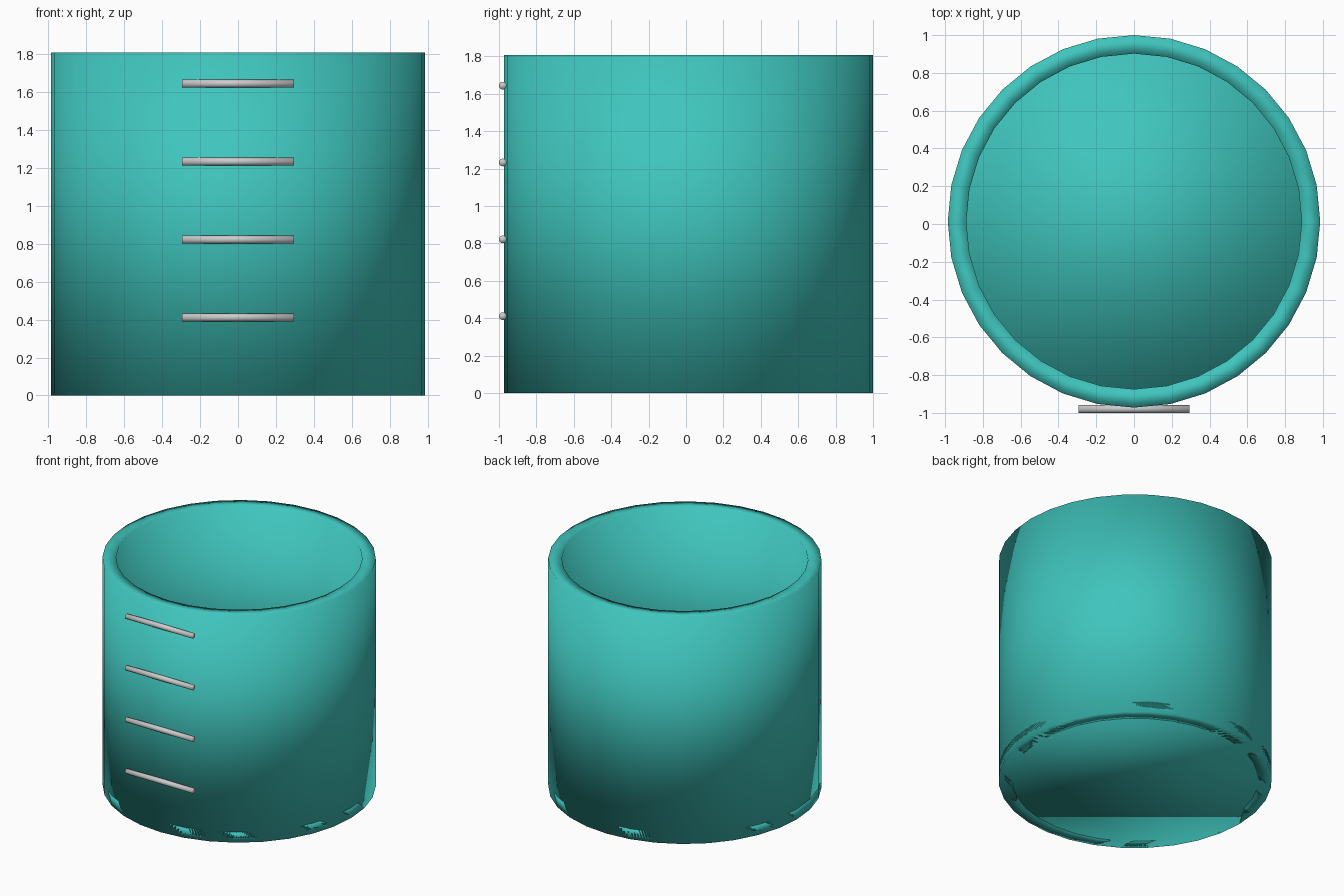
import bpy
from math import radians

if "Cube" in bpy.data.objects:
    bpy.data.objects.remove(bpy.data.objects["Cube"])

R = 0.986            # outer radius
H = 1.808            # height
CY = 1.0 - R         # cup sits slightly back so the marks reach y = -1
STEP = 0.411         # spacing of the marks

teal = bpy.data.materials.new("teal")
teal.diffuse_color = (0.05, 0.56, 0.51, 1)
teal.use_nodes = True
teal.node_tree.nodes["Principled BSDF"].inputs["Base Color"].default_value = teal.diffuse_color


def cylinder(name, radius, depth, loc, rot=(0, 0, 0), fill='NGON', sides=32, mat=None):
    bpy.ops.mesh.primitive_cylinder_add(vertices=sides, radius=radius, depth=depth,
                                        location=loc, rotation=rot, end_fill_type=fill)
    ob = bpy.context.object
    ob.name = name
    bpy.ops.object.shade_smooth()
    if mat:
        ob.data.materials.append(mat)
    return ob


# Cup wall: open tube thickened inwards
wall = cylinder("cup_wall", R, H, (0, CY, H / 2), fill='NOTHING', mat=teal)
solid = wall.modifiers.new("thickness", 'SOLIDIFY')
solid.thickness = 0.098
solid.offset = -1

# Closed floor of the cup
cylinder("cup_floor", R, 0.083, (0, CY, 0.0415), mat=teal)

# Measuring marks on the front
for i in range(1, 5):
    cylinder(f"measure_mark_{i}", 0.0205, 0.59, (0, -0.9795, STEP * i),
             rot=(0, radians(90), 0))
